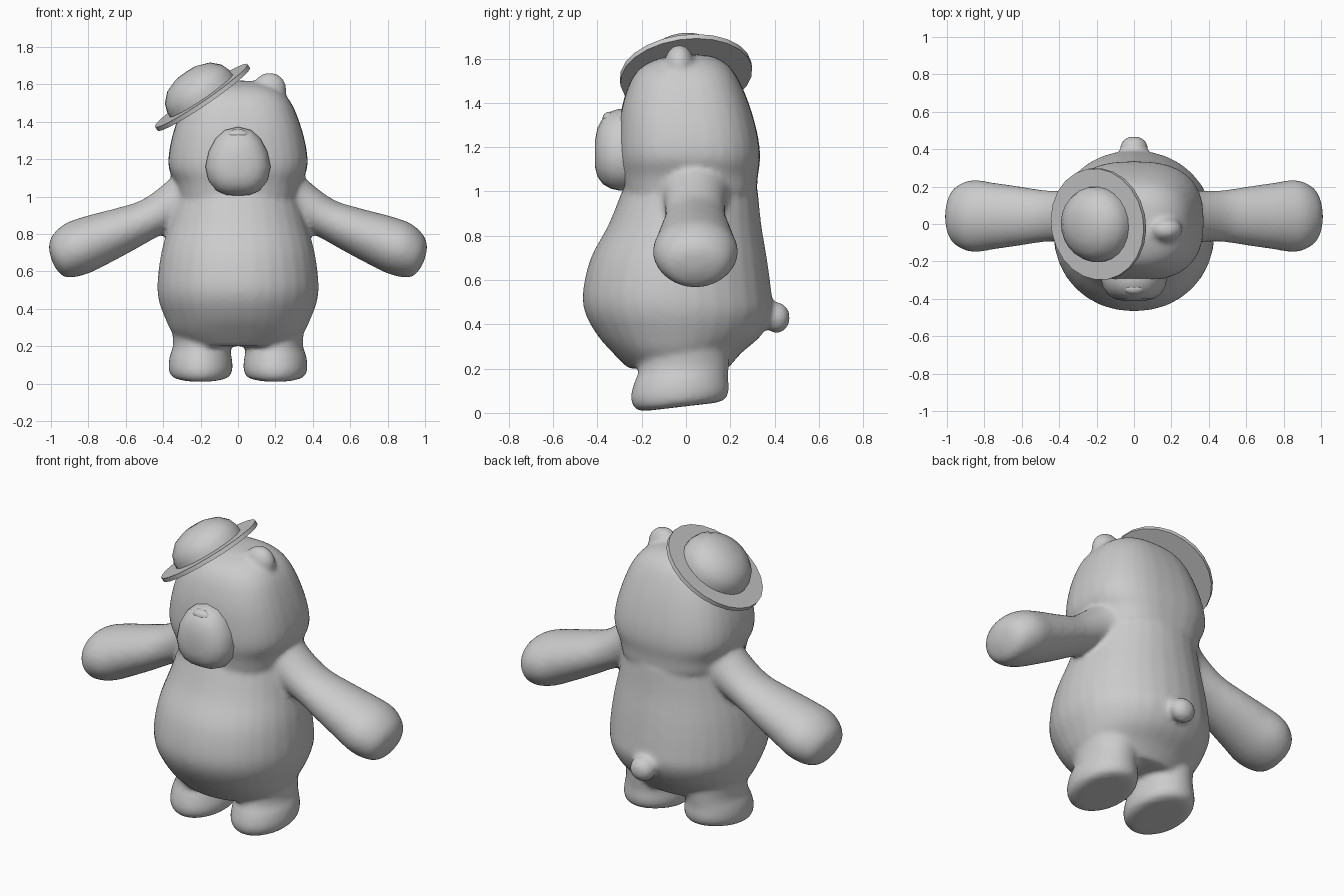
import bpy
import bmesh
from math import cos, sin, tau, radians
from mathutils import Vector

if "Cube" in bpy.data.objects:
    bpy.data.objects.remove(bpy.data.objects["Cube"])

grey = bpy.data.materials.new("light grey")
grey.use_nodes = True
grey.diffuse_color = (0.6, 0.6, 0.6, 1)
grey.node_tree.nodes["Principled BSDF"].inputs["Base Color"].default_value = grey.diffuse_color


def finish(name, bm):
    bmesh.ops.recalc_face_normals(bm, faces=bm.faces)
    mesh = bpy.data.meshes.new(name)
    bm.to_mesh(mesh)
    bm.free()
    mesh.materials.append(grey)
    obj = bpy.data.objects.new(name, mesh)
    bpy.context.collection.objects.link(obj)
    return obj


def smooth(obj, angle=40):
    bpy.ops.object.select_all(action="DESELECT")
    obj.select_set(True)
    bpy.context.view_layer.objects.active = obj
    bpy.ops.object.shade_smooth_by_angle(angle=radians(angle))


def blend(a, b, c, d, t):
    """Smooth curve through b and c."""
    return [q + t / 2 * (r - p + t * (2 * p - 5 * q + 4 * r - s + t * (3 * (q - r) + s - p)))
            for p, q, r, s in zip(a, b, c, d)]


def loft(name, rows, place, segments=32, steps=4, power=2.0):
    """Skin rounded rings given as (height, centre u, half u, low v, high v)."""
    fine = []
    for i in range(len(rows) - 1):
        quad = [rows[max(0, min(len(rows) - 1, i + k))] for k in (-1, 0, 1, 2)]
        fine += [blend(*quad, s / steps) for s in range(steps)]
    fine.append(rows[-1])
    bm = bmesh.new()
    rings = []
    for h, cu, hu, lo, hi in fine:
        ring = []
        for k in range(segments):
            c, s = cos(tau * k / segments), sin(tau * k / segments)
            c = abs(c) ** (2 / power) * (1 if c > 0 else -1)
            s = abs(s) ** (2 / power) * (1 if s > 0 else -1)
            ring.append(bm.verts.new(place(cu + hu * c, (lo + hi) / 2 + (hi - lo) / 2 * s, h)))
        rings.append(ring)
    for a, b in zip(rings, rings[1:]):
        for k in range(segments):
            n = (k + 1) % segments
            bm.faces.new((a[k], a[n], b[n], b[k]))
    bm.faces.new(rings[0][::-1])
    bm.faces.new(rings[-1])
    return finish(name, bm)


def ball(name, centre, size, tilt=0):
    bpy.ops.mesh.primitive_uv_sphere_add(segments=24, ring_count=16, radius=1, location=centre,
                                         rotation=(0, tilt, 0))
    obj = bpy.context.object
    obj.name = name
    obj.scale = size
    obj.data.materials.append(grey)
    return obj


# Torso and head
torso = [(0.2, 0, 0.28, -0.26, 0.19), (0.27, 0, 0.35, -0.33, 0.25), (0.35, 0, 0.39, -0.40, 0.34),
         (0.45, 0, 0.425, -0.455, 0.39), (0.55, 0, 0.43, -0.465, 0.385), (0.7, 0, 0.41, -0.43, 0.365),
         (0.85, 0, 0.37, -0.35, 0.34), (1.0, 0, 0.33, -0.29, 0.325)]
head = [(1.0, 0, 0.32, -0.28, 0.32), (1.07, 0, 0.335, -0.29, 0.325), (1.15, 0, 0.37, -0.305, 0.335),
        (1.25, 0, 0.367, -0.305, 0.325), (1.38, 0, 0.335, -0.29, 0.29), (1.5, 0, 0.285, -0.25, 0.24),
        (1.57, 0, 0.22, -0.19, 0.19), (1.61, 0, 0.13, -0.09, 0.12), (1.62, 0, 0.02, 0, 0.03)]
parts = [loft("body", torso, lambda u, v, h: (u, v, h), power=2.1),
         loft("head", head, lambda u, v, h: (u, v, h), power=2.6)]

# Legs with tilted soles, arms and ears on both sides
leg = [(0.03, 0.2, 0.12, -0.19, 0.14), (0.045, 0.2, 0.158, -0.23, 0.18), (0.09, 0.2, 0.172, -0.25, 0.195),
       (0.15, 0.2, 0.165, -0.235, 0.19), (0.22, 0.195, 0.152, -0.21, 0.195), (0.4, 0.2, 0.17, -0.22, 0.2)]
arm = [(-0.2, 1.01, 0.16, -0.13, 0.21), (-0.1, 1.01, 0.125, -0.10, 0.18), (0.05, 1.0, 0.107, -0.095, 0.18),
       (0.2, 1.005, 0.122, -0.115, 0.2), (0.35, 1.015, 0.14, -0.135, 0.22), (0.47, 1.02, 0.147, -0.15, 0.235),
       (0.56, 1.015, 0.125, -0.12, 0.205), (0.605, 1.005, 0.085, -0.07, 0.15), (0.622, 1.0, 0.02, 0.02, 0.06)]
for side, s in (("left", 1), ("right", -1)):
    parts.append(loft(side + "_leg", leg, lambda u, v, h: (s * u, v, h + 0.13 * v * max(0, 1 - h / 0.3))))
    parts.append(loft(side + "_arm", arm, lambda u, v, h: (s * (0.905 * h + 0.425 * u), v, 0.905 * u - 0.425 * h)))
    parts.append(ball(side + "_ear", (s * 0.17, -0.03, 1.575), (0.09, 0.066, 0.088), s * 0.4))

# Tail, then fuse the whole skin into one soft surface
parts.append(ball("tail", (0, 0.41, 0.43), (0.075, 0.06, 0.07)))
bpy.ops.object.select_all(action="DESELECT")
for p in parts:
    p.select_set(True)
bpy.context.view_layer.objects.active = parts[0]
bpy.ops.object.join()
body = bpy.context.object
body.name = "body"
remesh = body.modifiers.new("fuse", "REMESH")
remesh.mode = "VOXEL"
remesh.voxel_size = 0.014
remesh.use_smooth_shade = True
soften = body.modifiers.new("soften", "SMOOTH")
soften.factor = 0.5
soften.iterations = 8

# Muzzle: a pear outline domed towards the front
outline = [(0, 1.005), (0.06, 1.008), (0.115, 1.03), (0.158, 1.085), (0.174, 1.16), (0.157, 1.24),
           (0.12, 1.31), (0.07, 1.355), (0, 1.372)]
outline += [(-x, z) for x, z in outline[-2:0:-1]]
bm = bmesh.new()
rings = []
for y, scale in ((-0.26, 1), (-0.305, 1), (-0.34, 0.95), (-0.375, 0.82), (-0.4, 0.6), (-0.412, 0.3)):
    rings.append([bm.verts.new((x * scale, y, 1.16 + (z - 1.16) * scale)) for x, z in outline])
for a, b in zip(rings, rings[1:]):
    for k in range(len(a)):
        n = (k + 1) % len(a)
        bm.faces.new((a[k], a[n], b[n], b[k]))
bm.faces.new(rings[0])
bm.faces.new(rings[-1])
smooth(finish("muzzle", bm), 60)

# Nose
smooth(ball("nose", (0, -0.345, 1.328), (0.056, 0.032, 0.032)))


# Tilted hat: round brim and domed crown
def turned(name, profile, segments):
    bm = bmesh.new()
    verts = [bm.verts.new((r, 0, z)) for r, z in profile]
    edges = [bm.edges.new(pair) for pair in zip(verts, verts[1:])]
    bmesh.ops.spin(bm, geom=verts + edges, cent=(0, 0, 0), axis=(0, 0, 1), angle=tau, steps=segments)
    bmesh.ops.remove_doubles(bm, verts=bm.verts, dist=0.0005)
    obj = finish(name, bm)
    obj.location = (-0.19, 0, 1.53)
    obj.rotation_euler = Vector((-0.68, -0.13, 1)).to_track_quat("Z", "Y").to_euler()
    smooth(obj, 35)


turned("hat_brim", [(0, -0.012), (0.3, -0.012), (0.3, 0.012), (0, 0.012)], 24)
turned("hat_crown", [(0.203, 0), (0.202, 0.04), (0.185, 0.085), (0.14, 0.13), (0.075, 0.155), (0, 0.162)], 24)
